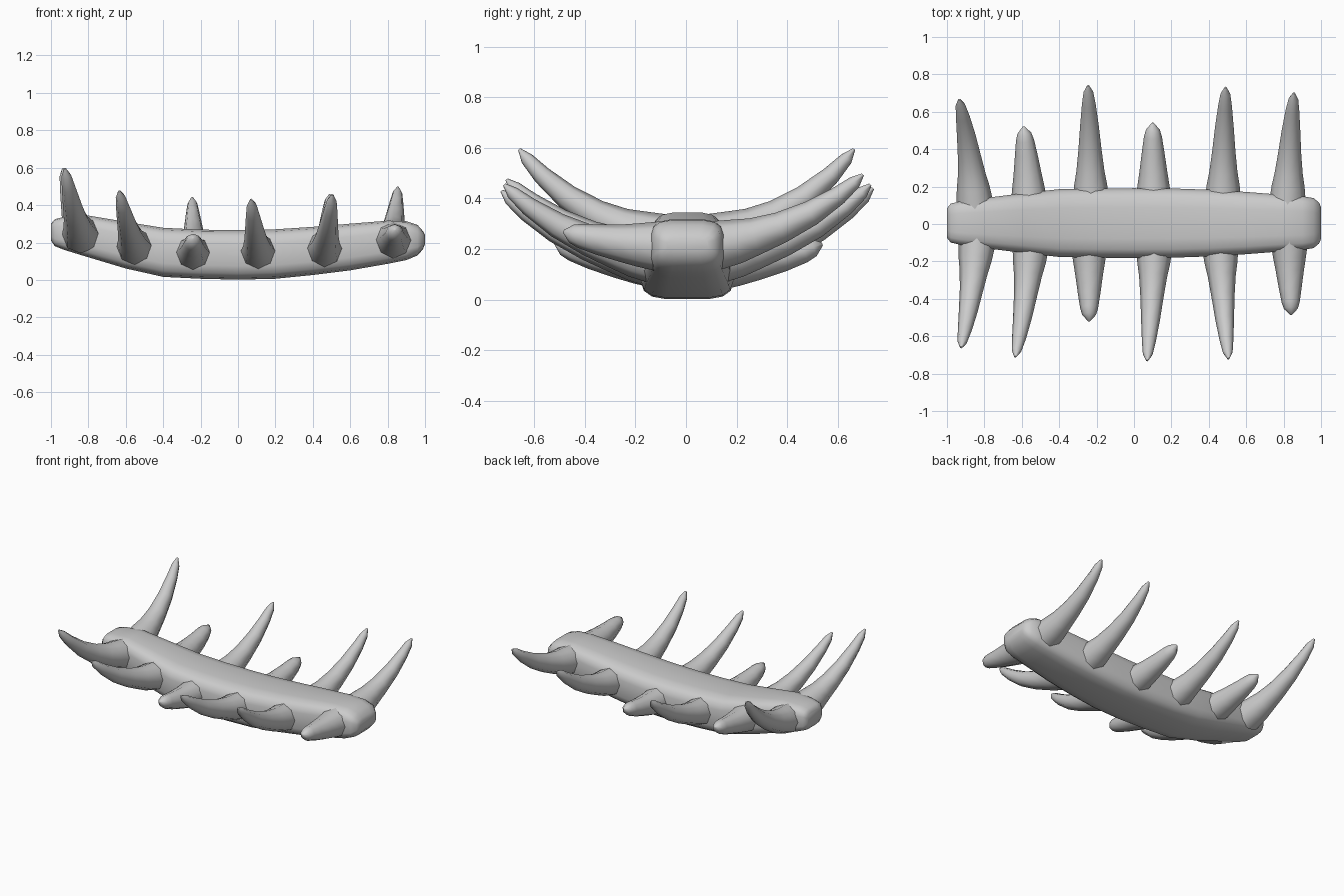
import bpy, bmesh
from math import sin, cos, pi, copysign
from mathutils import Vector

cube = bpy.data.objects.get("Cube")
if cube:
    bpy.data.objects.remove(cube)

bone = bpy.data.materials.new("bone_grey")
bone.use_nodes = True
bone.diffuse_color = (0.6, 0.6, 0.6, 1)
bone.node_tree.nodes["Principled BSDF"].inputs["Base Color"].default_value = (0.6, 0.6, 0.6, 1)


def loft(name, rings, angle):
    """Skin a list of equal point rings and cap both ends."""
    bm = bmesh.new()
    loops = [[bm.verts.new(p) for p in ring] for ring in rings]
    n = len(loops[0])
    for a, b in zip(loops, loops[1:]):
        for i in range(n):
            j = (i + 1) % n
            bm.faces.new((a[i], a[j], b[j], b[i]))
    bm.faces.new(loops[0])
    bm.faces.new(loops[-1])
    bmesh.ops.recalc_face_normals(bm, faces=bm.faces)
    mesh = bpy.data.meshes.new(name)
    bm.to_mesh(mesh)
    bm.free()
    mesh.materials.append(bone)
    obj = bpy.data.objects.new(name, mesh)
    bpy.context.collection.objects.link(obj)
    bpy.ops.object.select_all(action='DESELECT')
    obj.select_set(True)
    bpy.context.view_layer.objects.active = obj
    bpy.ops.object.shade_smooth_by_angle(angle=angle)
    return obj


def rounded_square(x, half, low, high, sides=16):
    """Soft-cornered square section across the spine."""
    ring = []
    for i in range(sides):
        t = 2 * pi * (i + 0.5) / sides
        c, s = (copysign(abs(f) ** 0.5, f) for f in (cos(t), sin(t)))
        ring.append((x, 0.005 + half * c, (low + high) / 2 + (high - low) / 2 * s))
    return ring


# Spine: x, half width, bottom, top
sections = [
    (-1.0, 0.08, 0.21, 0.30), (-0.98, 0.105, 0.18, 0.325), (-0.93, 0.117, 0.16, 0.338),
    (-0.8, 0.135, 0.12, 0.345), (-0.6, 0.16, 0.06, 0.312), (-0.4, 0.183, 0.015, 0.28),
    (-0.2, 0.187, 0.005, 0.27), (0, 0.188, 0, 0.268), (0.2, 0.187, 0.005, 0.272),
    (0.4, 0.18, 0.025, 0.285), (0.6, 0.168, 0.05, 0.302), (0.8, 0.152, 0.085, 0.318),
    (0.9, 0.145, 0.105, 0.315), (0.96, 0.135, 0.13, 0.295), (0.99, 0.11, 0.165, 0.26),
    (1.0, 0.085, 0.195, 0.24),
]
loft("spine", [rounded_square(*s) for s in sections], pi / 3)


# Rib: rings along a curve that sweeps outward, then up
LONG = [(0, .1), (.14, .088), (.24, .075), (.4, .062), (.6, .05), (.8, .037), (.93, .026), (1, .006)]
SHORT = [(0, .1), (.2, .086), (.35, .075), (.6, .06), (.8, .048), (.9, .037), (1, .006)]


def rib(name, root_x, root_z, tip, stations):
    side = copysign(1, tip[1])
    root = Vector((root_x, side * 0.1, root_z))
    tip = Vector(tip)
    mid = Vector((root_x * 0.6 + tip.x * 0.4, tip.y * 0.68, root_z + (tip.z - root_z) * 0.22))
    rings = []
    for t, r in stations:
        centre = root * (1 - t) ** 2 + mid * 2 * t * (1 - t) + tip * t * t
        d = ((mid - root) * (1 - t) + (tip - mid) * t).normalized()
        across = Vector((1, 0, 0)) - d * d.x
        across.normalize()
        up = d.cross(across)
        rings.append([centre + across * r * cos(a) + up * r * sin(a)
                      for a in (2 * pi * i / 8 for i in range(8))])
    loft(name, rings, pi / 3)


# Root x, root z, tip position, taper
front_ribs = [
    (-0.84, 0.24, (-0.925, -0.66, 0.595), LONG),
    (-0.55, 0.17, (-0.635, -0.71, 0.475), LONG),
    (-0.24, 0.14, (-0.24, -0.52, 0.225), SHORT),
    (0.11, 0.14, (0.07, -0.73, 0.43), LONG),
    (0.46, 0.155, (0.505, -0.72, 0.455), LONG),
    (0.83, 0.21, (0.84, -0.485, 0.27), SHORT),
]
back_ribs = [
    (-0.85, 0.24, (-0.935, 0.665, 0.595), LONG),
    (-0.56, 0.18, (-0.59, 0.52, 0.27), SHORT),
    (-0.23, 0.14, (-0.245, 0.74, 0.44), LONG),
    (0.105, 0.13, (0.1, 0.54, 0.22), SHORT),
    (0.475, 0.155, (0.49, 0.73, 0.455), LONG),
    (0.82, 0.21, (0.855, 0.7, 0.495), LONG),
]
for row, ribs in (("front", front_ribs), ("back", back_ribs)):
    for number, spec in enumerate(ribs, 1):
        rib(f"{row}_rib_{number}", *spec)
